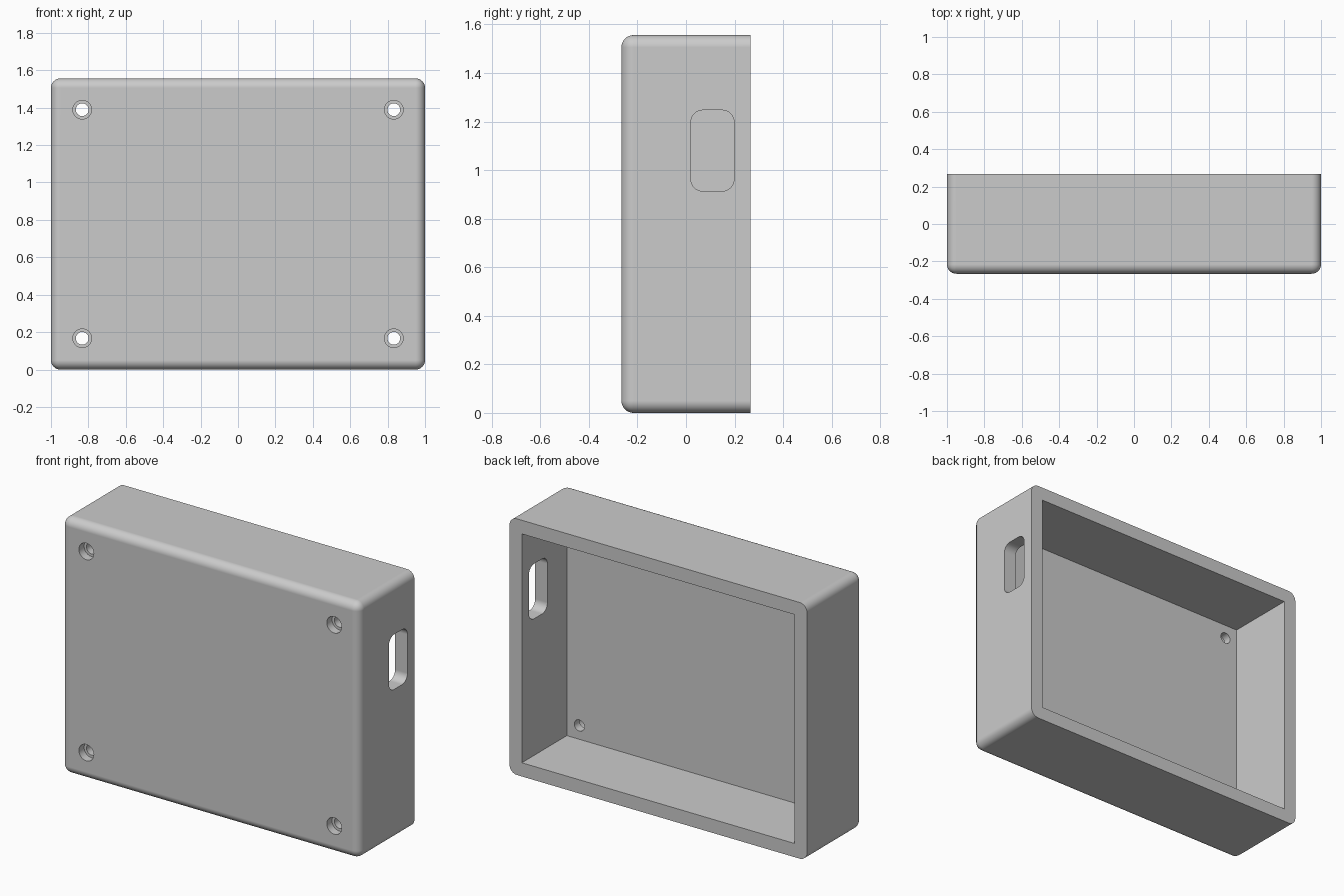
import bpy
import bmesh
import math
from mathutils import Matrix, Vector

cube = bpy.data.objects.get("Cube")
if cube:
    bpy.data.objects.remove(cube, do_unlink=True)

W, D, H = 2.0, 0.532, 1.556      # outer size
WALL, PLATE, R = 0.083, 0.1, 0.05
FRONT, BACK = -D / 2, D / 2

grey = bpy.data.materials.new("light grey plastic")
grey.use_nodes = True
colour = (0.6, 0.6, 0.6, 1)
grey.diffuse_color = colour
grey.node_tree.nodes["Principled BSDF"].inputs["Base Color"].default_value = colour


def make_object(name, bm):
    mesh = bpy.data.meshes.new(name)
    bm.normal_update()
    bm.to_mesh(mesh)
    bm.free()
    mesh.materials.append(grey)
    obj = bpy.data.objects.new(name, mesh)
    bpy.context.collection.objects.link(obj)
    return obj


def box(name, low, high, rounded=None):
    """Box between two corners; edges accepted by the rule are rounded."""
    low, high = Vector(low), Vector(high)
    size = high - low
    bm = bmesh.new()
    bmesh.ops.create_cube(bm, size=1)
    bmesh.ops.scale(bm, vec=size, verts=bm.verts)
    bmesh.ops.translate(bm, vec=(low + high) / 2, verts=bm.verts)
    if rounded:
        edges = [e for e in bm.edges if rounded(*(v.co for v in e.verts))]
        bmesh.ops.bevel(bm, geom=edges, offset=R, segments=8,
                        profile=0.5, affect='EDGES', clamp_overlap=True)
    return make_object(name, bm)


def cylinder(name, x, z, radius, y0, y1):
    bm = bmesh.new()
    place = (Matrix.Translation((x, (y0 + y1) / 2, z))
             @ Matrix.Rotation(math.pi / 2, 4, 'X'))
    bmesh.ops.create_cone(bm, cap_ends=True, segments=48, radius1=radius,
                          radius2=radius, depth=y1 - y0, matrix=place)
    return make_object(name, bm)


def cut(target, cutter):
    mod = target.modifiers.new("cut", 'BOOLEAN')
    mod.operation = 'DIFFERENCE'
    mod.solver = 'EXACT'
    mod.object = cutter
    bpy.context.view_layer.objects.active = target
    bpy.ops.object.modifier_apply(modifier=mod.name)
    bpy.data.objects.remove(cutter, do_unlink=True)


# Shell: every outer edge is rounded except around the open back
shell = box("enclosure_shell", (-W / 2, FRONT, 0), (W / 2, BACK, H),
            lambda a, b: min(a.y, b.y) < 0)

# Square-cornered cavity, open at the back
cut(shell, box("cavity_cutter", (-W / 2 + WALL, FRONT + PLATE, WALL),
               (W / 2 - WALL, BACK + 0.1, H - WALL)))

# Rounded slot through the left wall
cut(shell, box("slot_cutter", (W / 2 - 0.2, 0.02, 0.913),
               (W / 2 + 0.1, 0.198, 1.247),
               lambda a, b: abs(a.x - b.x) > 0.1))

# Counterbored screw holes in the four corners of the front plate
inset = 0.167
for x in (-W / 2 + inset, W / 2 - inset):
    for z in (inset, H - inset):
        cut(shell, cylinder("screw_hole_cutter", x, z, 0.034,
                            FRONT - 0.1, FRONT + PLATE + 0.1))
        cut(shell, cylinder("counterbore_cutter", x, z, 0.05,
                            FRONT - 0.1, FRONT + 0.05))

# Smooth the roundings, keep the flat faces flat
bpy.ops.object.select_all(action='DESELECT')
shell.select_set(True)
bpy.context.view_layer.objects.active = shell
bpy.ops.object.shade_smooth_by_angle(angle=math.radians(30))
normals = shell.modifiers.new("even normals", 'WEIGHTED_NORMAL')
normals.keep_sharp = True
